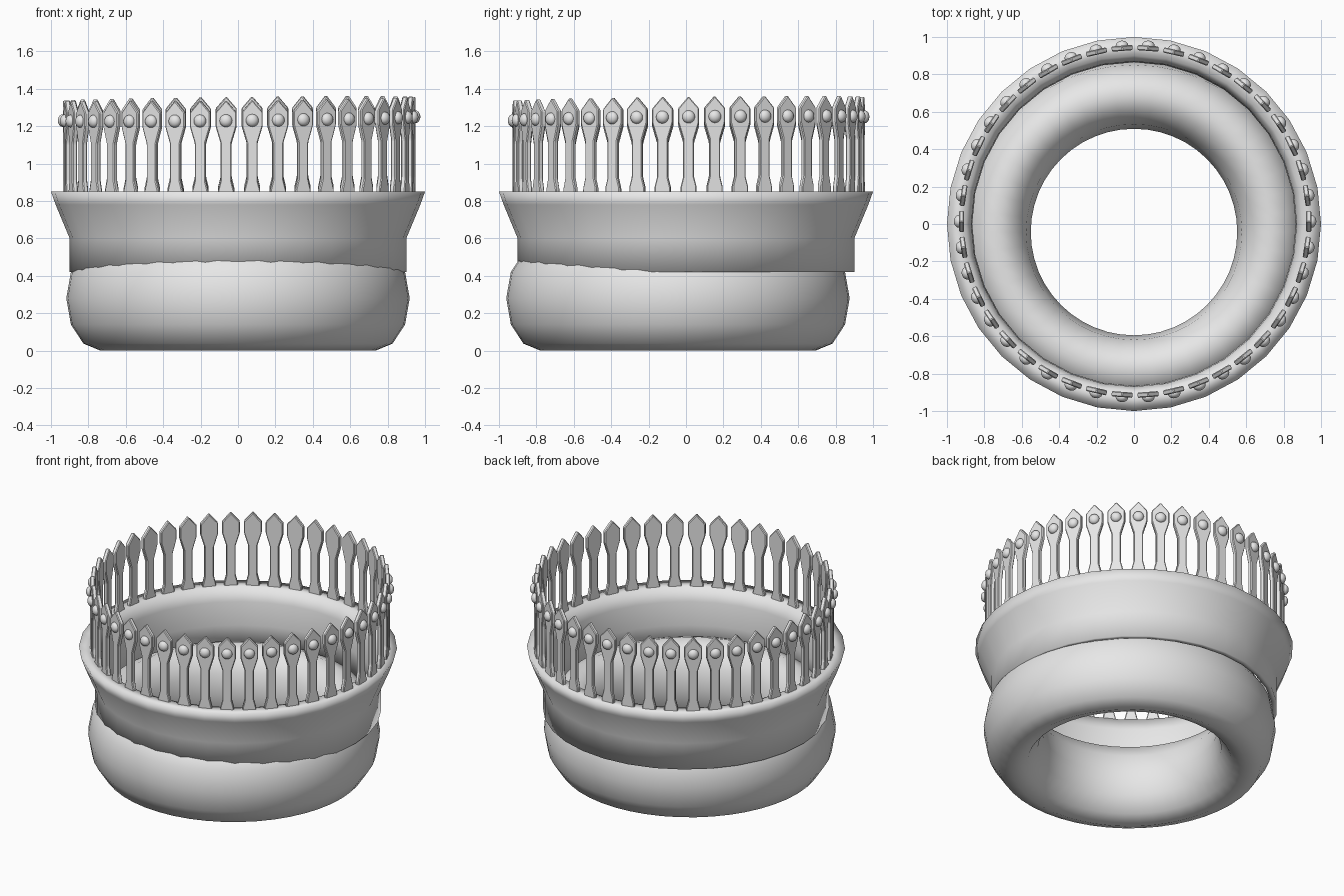
import bpy
import bmesh
from math import cos, sin, pi, radians
from mathutils import Matrix

cube = bpy.data.objects.get("Cube")
if cube:
    bpy.data.objects.remove(cube, do_unlink=True)

# One plain grey for everything
grey = bpy.data.materials.new("light_grey")
grey.use_nodes = True
colour = (0.8, 0.8, 0.8, 1)
grey.diffuse_color = colour
grey.node_tree.nodes["Principled BSDF"].inputs["Base Color"].default_value = colour


def mesh_from(bm, name, smooth):
    bmesh.ops.recalc_face_normals(bm, faces=bm.faces)
    mesh = bpy.data.meshes.new(name)
    bm.to_mesh(mesh)
    bm.free()
    mesh.materials.append(grey)
    for poly in mesh.polygons:
        poly.use_smooth = smooth
    return mesh


def place(name, mesh, matrix=Matrix()):
    ob = bpy.data.objects.new(name, mesh)
    bpy.context.collection.objects.link(ob)
    ob.matrix_world = matrix
    return ob


def lathe(name, profile, steps):
    """Turn a closed (radius, height) profile around z."""
    bm = bmesh.new()
    rings = []
    for i in range(steps):
        a = 2 * pi * i / steps
        rings.append([bm.verts.new((r * cos(a), r * sin(a), z)) for r, z in profile])
    n = len(profile)
    for i in range(steps):
        this, other = rings[i], rings[(i + 1) % steps]
        for j in range(n):
            k = (j + 1) % n
            bm.faces.new((this[j], other[j], other[k], this[k]))
    return mesh_from(bm, name, True)


# Base ring: a tall torus set slightly forward
section = [(0.735 + 0.183 * cos(pi * i / 6), 0.28 + 0.28 * sin(pi * i / 6))
           for i in range(12)]
place("base_ring", lathe("base_ring", section, 48), Matrix.Translation((0, -0.043, 0)))

# Flared collar with a flat lip
collar = [(0.9, 0.42), (0.9, 0.6), (0.975, 0.78), (1.0, 0.85),
          (0.9, 0.85), (0.87, 0.76), (0.865, 0.6), (0.865, 0.42)]
place("collar", lathe("collar", collar, 32))

# Slat: mirrored half outline, extruded and lightly bevelled
half = [(0.043, 0.82), (0.043, 0.865), (0.029, 0.92), (0.029, 1.12),
        (0.056, 1.21), (0.056, 1.285)]
outline = half + [(0, 1.35)] + [(-x, z) for x, z in reversed(half)]
bm = bmesh.new()
face = bm.faces.new([bm.verts.new((x, -0.014, z)) for x, z in outline])
ext = bmesh.ops.extrude_face_region(bm, geom=[face])
bmesh.ops.translate(bm, vec=(0, 0.028, 0),
                    verts=[v for v in ext["geom"] if isinstance(v, bmesh.types.BMVert)])
bmesh.ops.bevel(bm, geom=bm.edges[:], offset=0.005, segments=1, affect="EDGES")
slat_mesh = mesh_from(bm, "slat", False)

# Knob: a flattened ball on the outer side of the slat head
bm = bmesh.new()
bmesh.ops.create_uvsphere(bm, u_segments=16, v_segments=10, radius=0.034)
bmesh.ops.scale(bm, vec=(1, 0.8, 1), verts=bm.verts)
bmesh.ops.translate(bm, vec=(0, -0.014, 1.24), verts=bm.verts)
knob_mesh = mesh_from(bm, "knob", True)

# Fence of slats around the lip, leaning a touch higher at the back left
count = 42
radius = 0.928
for i in range(count):
    a = 2 * pi * i / count
    x, y = radius * cos(a), radius * sin(a)
    spot = Matrix.Translation((x + 0.006, y + 0.014, 0.011 * (x + y)))
    spot = spot @ Matrix.Rotation(a + radians(90), 4, "Z")
    place(f"slat_{i + 1}", slat_mesh, spot)
    place(f"knob_{i + 1}", knob_mesh, spot)
